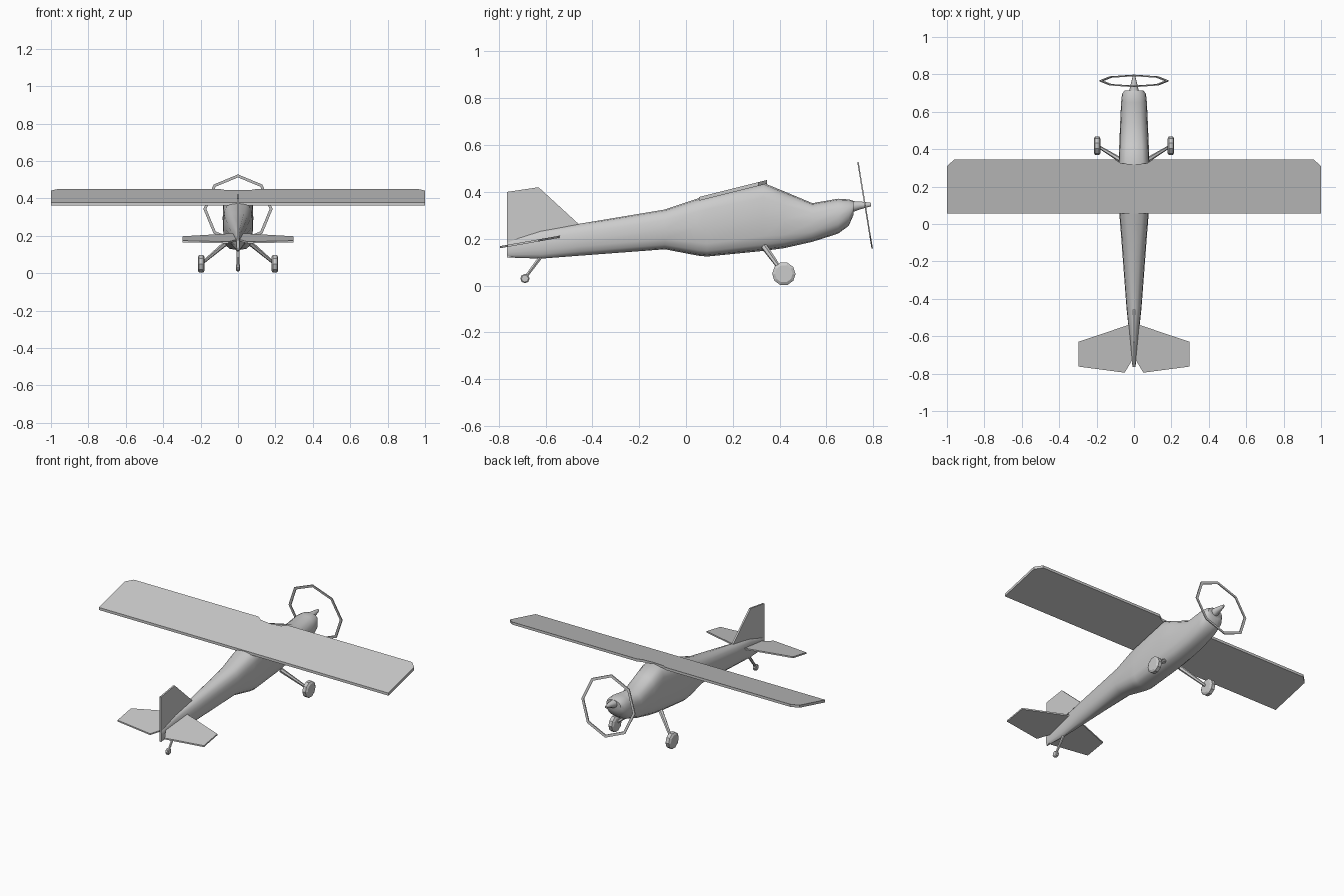
import bpy, bmesh
from math import sin, cos, pi, copysign
from mathutils import Vector

if "Cube" in bpy.data.objects:
    bpy.data.objects.remove(bpy.data.objects["Cube"])


def make(name, verts, faces, smooth=None):
    me = bpy.data.meshes.new(name)
    me.from_pydata([tuple(v) for v in verts], [], faces)
    bm = bmesh.new()
    bm.from_mesh(me)
    bmesh.ops.recalc_face_normals(bm, faces=bm.faces)
    bm.to_mesh(me)
    bm.free()
    ob = bpy.data.objects.new(name, me)
    bpy.context.collection.objects.link(ob)
    if smooth:
        bpy.context.view_layer.objects.active = ob
        bpy.ops.object.select_all(action='DESELECT')
        ob.select_set(True)
        bpy.ops.object.shade_smooth_by_angle(angle=smooth)
    return ob


def loft(name, rings, smooth=None):
    n = len(rings[0])
    verts = [v for r in rings for v in r]
    faces = [(i * n + j, i * n + (j + 1) % n, (i + 1) * n + (j + 1) % n, (i + 1) * n + j)
             for i in range(len(rings) - 1) for j in range(n)]
    faces += [tuple(range(n)), tuple(range(len(verts) - n, len(verts)))]
    return make(name, verts, faces, smooth)


def plate(name, outline, offset):
    # flat panel: outline pushed both ways by half the offset
    o = Vector(offset) / 2
    return loft(name, [[Vector(p) - o for p in outline], [Vector(p) + o for p in outline]])


def section(y, zb, zt, hw, e, n=16):
    # rounded-box cross-section of the body
    def f(t):
        return copysign(abs(t) ** (2 / e), t)
    zc, hh = (zb + zt) / 2, (zt - zb) / 2
    return [(hw * f(cos(2 * pi * k / n)), y, zc + hh * f(sin(2 * pi * k / n))) for k in range(n)]


def strut(name, a, b, r0, r1, n=6):
    a, b = Vector(a), Vector(b)
    q = (b - a).to_track_quat('Z', 'Y')
    circ = [Vector((cos(2 * pi * k / n), sin(2 * pi * k / n), 0)) for k in range(n)]
    loft(name, [[a + q @ (c * r0) for c in circ], [b + q @ (c * r1) for c in circ]])


def wheel(name, x, y, z, r, w, n=10):
    # bevelled wheel on an x axis
    prof = [(-w, r * .75), (-w * .6, r), (w * .6, r), (w, r * .75)]
    loft(name, [[(x + dx, y + rr * cos(2 * pi * k / n), z + rr * sin(2 * pi * k / n))
                 for k in range(n)] for dx, rr in prof])


# fuselage: y, bottom, top, half width, squareness
stations = [(-.765, .12, .19, .008, 2), (-.62, .115, .235, .022, 2), (-.45, .128, .265, .040, 2.2),
            (-.09, .155, .325, .067, 2.6), (.05, .128, .372, .078, 3.2), (.09, .124, .381, .079, 3.4),
            (.33, .148, .439, .082, 3.4), (.42, .160, .402, .079, 3), (.54, .187, .352, .074, 2.6),
            (.65, .222, .371, .069, 2.4), (.695, .255, .368, .064, 2.3), (.715, .300, .362, .050, 2)]
loft("fuselage", [section(*s) for s in stations], .8)

# spinner
loft("spinner", [section(.71, .312, .362, .026, 2, 10), section(.745, .325, .360, .018, 2, 10),
                 section(.79, .338, .354, .007, 2, 10)], .8)

# propeller disc drawn as an octagonal hoop, tilted
ring = []
for r, d in ((.185, -.003), (.185, .003), (.169, .003), (.169, -.003)):
    ring.append([(r * cos(k * pi / 4), .765 + d - .165 * r * sin(k * pi / 4),
                  .343 + r * sin(k * pi / 4)) for k in range(8)])
verts = [v for r in ring for v in r]
faces = [(i * 8 + j, i * 8 + (j + 1) % 8, (i + 1) % 4 * 8 + (j + 1) % 8, (i + 1) % 4 * 8 + j)
         for i in range(4) for j in range(8)]
make("propeller_hoop", verts, faces)

# main wing: half outline mirrored, with a notch over the windscreen
half = [(0, .055), (1, .055), (1, .31), (.96, .345), (.10, .345), (.07, .325), (0, .318)]
outline = half + [(-x, y) for x, y in reversed(half[1:-1])]
plate("wing", [(x, y, .370 + (y - .055) * .25) for x, y in outline], (0, 0, .016))

# tail fin
plate("tail_fin", [(0, -.45, .255), (0, -.63, .42), (0, -.765, .40), (0, -.765, .12), (0, -.60, .14)],
      (.010, 0, 0))

# tailplanes, main wheels and legs, both sides
tail = [(.005, -.53), (.03, -.54), (.298, -.63), (.298, -.762), (.05, -.795), (.005, -.72)]
for s, side in ((-1, "left"), (1, "right")):
    plate(side + "_tailplane", [(s * x, y, .163 + (y + .8) * .175) for x, y in tail], (0, 0, .009))
    wheel(side + "_wheel", s * .197, .418, .05, .05, .018)
    strut(side + "_wheel_leg", (s * .06, .335, .165), (s * .19, .414, .055), .014, .008)

# tail wheel
strut("tail_wheel_leg", (0, -.615, .13), (0, -.688, .032), .009, .007)
wheel("tail_wheel", 0, -.688, .03, .02, .010, 8)
